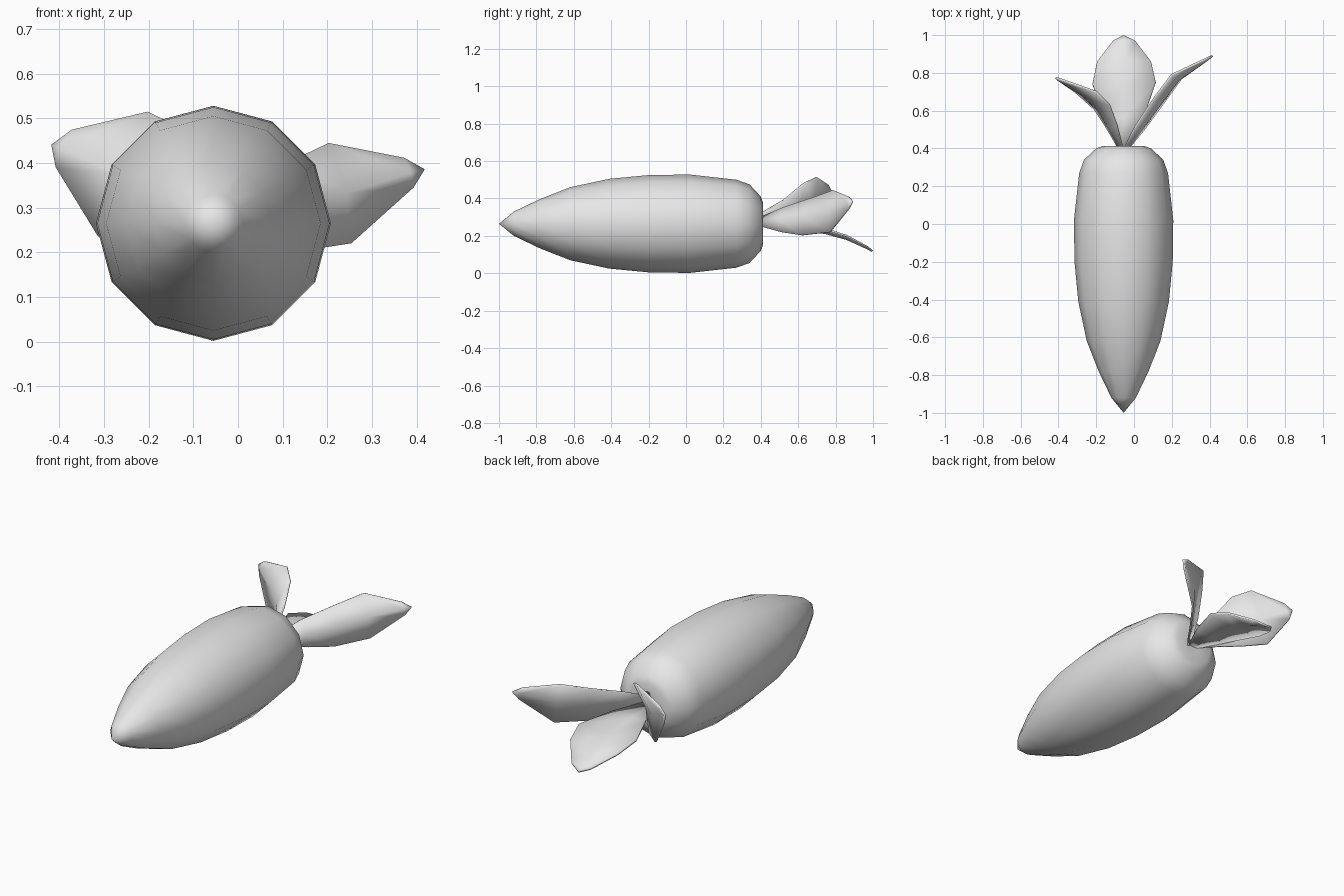
import bpy, math
from mathutils import Vector

cube = bpy.data.objects.get("Cube")
if cube:
    bpy.data.objects.remove(cube, do_unlink=True)

grey = bpy.data.materials.new("plain light grey")
grey.use_nodes = True
grey.diffuse_color = (0.8, 0.8, 0.8, 1)
grey.node_tree.nodes["Principled BSDF"].inputs["Base Color"].default_value = (0.8, 0.8, 0.8, 1)


def make_object(name, verts, faces, crease_angle):
    mesh = bpy.data.meshes.new(name)
    mesh.from_pydata(verts, [], faces)
    mesh.materials.append(grey)
    obj = bpy.data.objects.new(name, mesh)
    bpy.context.collection.objects.link(obj)
    bpy.ops.object.select_all(action='DESELECT')
    obj.select_set(True)
    bpy.context.view_layer.objects.active = obj
    bpy.ops.object.mode_set(mode='EDIT')
    bpy.ops.mesh.select_all(action='SELECT')
    bpy.ops.mesh.normals_make_consistent(inside=False)
    bpy.ops.object.mode_set(mode='OBJECT')
    bpy.ops.object.shade_smooth_by_angle(angle=math.radians(crease_angle))
    return obj


# Root: twelve-sided body turned around a lengthwise axis
SIDES = 12
AXIS_X, AXIS_Z = -0.055, 0.265
PROFILE = [(-0.92, 0.065), (-0.78, 0.132), (-0.62, 0.195), (-0.41, 0.24), (-0.2, 0.26),
           (0.02, 0.263), (0.27, 0.235), (0.34, 0.21), (0.4, 0.145), (0.413, 0.11), (0.41, 0.04)]


def make_root():
    verts = [(AXIS_X, -1, AXIS_Z)]
    for y, radius in PROFILE:
        for i in range(SIDES):
            a = math.tau * i / SIDES
            verts.append((AXIS_X + radius * math.sin(a), y, AXIS_Z + radius * math.cos(a)))
    faces = []
    for i in range(SIDES):
        j = (i + 1) % SIDES
        faces.append((0, 1 + i, 1 + j))
        for row in range(len(PROFILE) - 1):
            low = 1 + row * SIDES
            faces.append((low + i, low + SIDES + i, low + SIDES + j, low + j))
    last = 1 + (len(PROFILE) - 1) * SIDES
    faces.append(tuple(range(last, last + SIDES)))
    return make_object("root", verts, faces, 60)


# Leaf: two matching edges with a bowed midrib, closing at a tip
def make_leaf(name, edge_a, edge_b, tip, bow):
    verts, faces = [], []
    for a, b in zip(edge_a, edge_b):
        a, b = Vector(a), Vector(b)
        middle = (a + b) / 2 + Vector(bow) * (a - b).length
        verts += [a, middle, b]
    for row in range(len(edge_a) - 1):
        for k in (row * 3, row * 3 + 1):
            faces.append((k, k + 1, k + 4, k + 3))
    end = len(verts)
    verts.append(Vector(tip))
    faces += [(end - 3, end - 2, end), (end - 2, end - 1, end)]
    leaf = make_object(name, verts, faces, 50)
    solid = leaf.modifiers.new("thickness", 'SOLIDIFY')
    solid.thickness = 0.01
    solid.offset = 0
    return leaf


make_root()

make_leaf("left_leaf",
          [(-0.05, 0.4, 0.3), (0.01, 0.52, 0.35), (0.11, 0.67, 0.4), (0.2, 0.79, 0.443), (0.37, 0.87, 0.41)],
          [(-0.03, 0.4, 0.25), (0.06, 0.51, 0.22), (0.14, 0.62, 0.203), (0.25, 0.77, 0.22), (0.39, 0.87, 0.345)],
          (0.415, 0.89, 0.385), (0.06, -0.06, 0))

make_leaf("right_leaf",
          [(-0.06, 0.4, 0.32), (-0.09, 0.52, 0.39), (-0.13, 0.63, 0.48), (-0.2, 0.7, 0.513), (-0.37, 0.76, 0.473)],
          [(-0.08, 0.4, 0.26), (-0.15, 0.52, 0.24), (-0.21, 0.61, 0.225), (-0.31, 0.7, 0.235), (-0.405, 0.765, 0.39)],
          (-0.415, 0.775, 0.44), (-0.06, -0.06, 0))

make_leaf("lower_leaf",
          [(-0.08, 0.4, 0.26), (-0.15, 0.56, 0.25), (-0.22, 0.74, 0.235), (-0.195, 0.86, 0.2), (-0.11, 0.97, 0.14)],
          [(-0.03, 0.4, 0.26), (0.05, 0.56, 0.25), (0.115, 0.75, 0.235), (0.09, 0.86, 0.2), (0.005, 0.97, 0.14)],
          (-0.055, 0.997, 0.118), (0, 0, -0.06))
